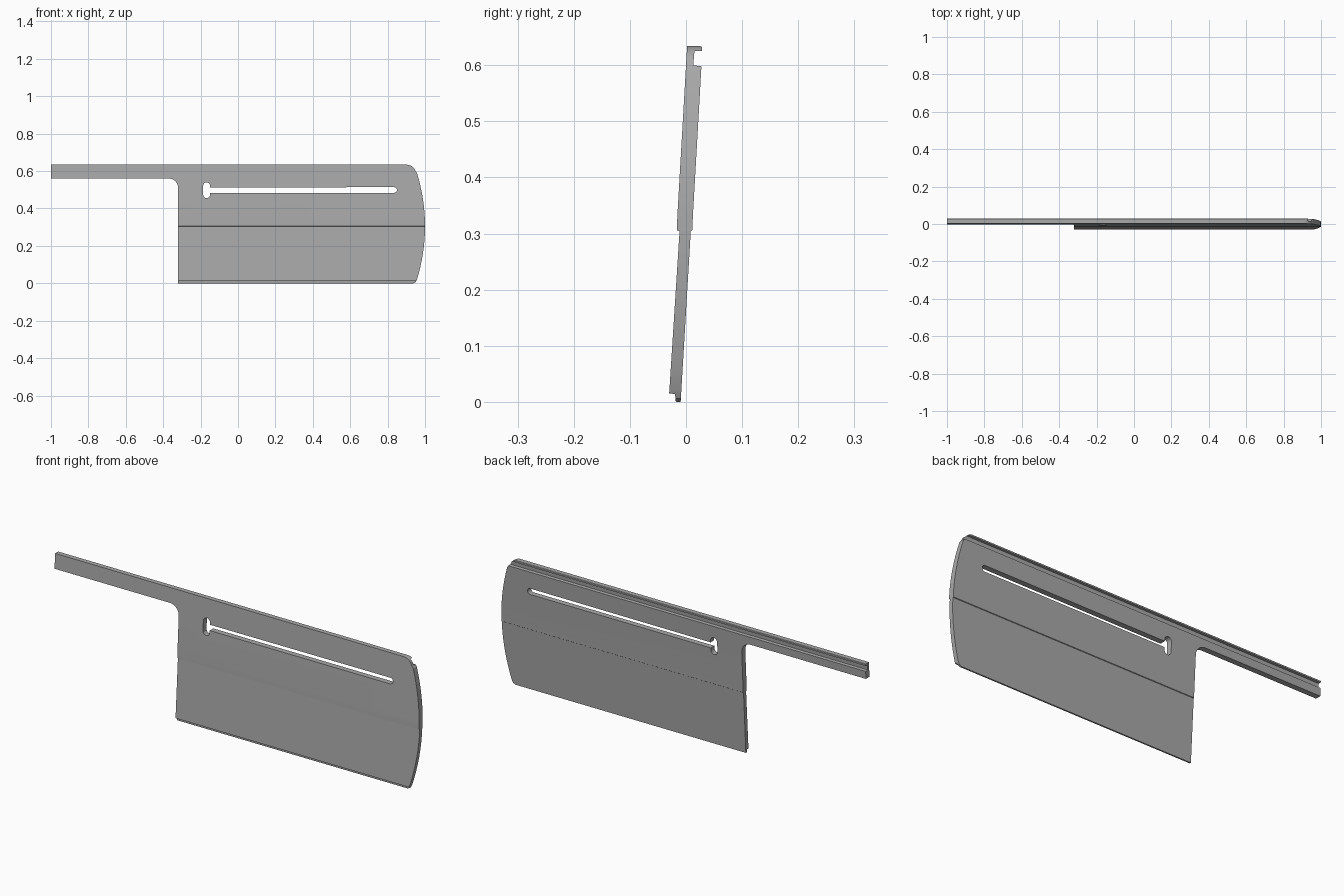
import bpy, bmesh, math
from mathutils import Vector

if "Cube" in bpy.data.objects:
    bpy.data.objects.remove(bpy.data.objects["Cube"])


def prism(name, pts, lift, depth):
    """Extrude a closed 2D profile; lift maps a 2D point to 3D."""
    me = bpy.data.meshes.new(name)
    bm = bmesh.new()
    face = bm.faces.new([bm.verts.new(lift(a, b)) for a, b in pts])
    ext = bmesh.ops.extrude_face_region(bm, geom=[face])
    bmesh.ops.translate(bm, vec=depth,
                        verts=[v for v in ext["geom"] if isinstance(v, bmesh.types.BMVert)])
    bmesh.ops.recalc_face_normals(bm, faces=bm.faces)
    bm.to_mesh(me)
    bm.free()
    ob = bpy.data.objects.new(name, me)
    bpy.context.collection.objects.link(ob)
    return ob


def arc(cx, cz, rx, rz, a0, a1, n=8):
    """Points along an elliptical arc, angles in degrees."""
    out = []
    for i in range(n + 1):
        t = math.radians(a0 + (a1 - a0) * i / n)
        out.append((cx + rx * math.cos(t), cz + rz * math.sin(t)))
    return out


def cut(target, tool, op):
    mod = target.modifiers.new("cut", 'BOOLEAN')
    mod.operation, mod.solver, mod.object = op, 'EXACT', tool
    bpy.context.view_layer.objects.active = target
    bpy.ops.object.modifier_apply(modifier=mod.name)
    bpy.data.objects.remove(tool)


def front(x, z):
    return Vector((x, -0.2, z))


through = Vector((0, 0.4, 0))

# Leaning cross-section with lapped top and bottom edges and a shallow middle step
section = [(0.002, 0.634), (-0.0155, 0.33), (-0.016, 0.306), (-0.0115, 0.304),
           (-0.030, 0.015), (-0.0195, 0.014), (-0.0185, 0.002), (-0.017, 0.0),
           (-0.0095, 0.0), (0.0085, 0.304), (0.0113, 0.306), (0.0122, 0.33),
           (0.0275, 0.598), (0.013, 0.600), (0.015, 0.625), (0.0285, 0.625),
           (0.0285, 0.632), (0.026, 0.634)]
panel = prism("panel", section, lambda y, z: Vector((-1, y, z)), Vector((2.1, 0, 0)))

# Front outline: long arm, inner fillet, bowed right end, rounded corners
bow = []
for i in range(17):
    t = i / 16
    bow.append((0.957 + 0.043 * (1 - (2 * t - 1) ** 2), 0.02 + 0.57 * t))
outline = ([(-1.1, 0.56)] + arc(-0.37, 0.51, 0.05, 0.05, 90, 0)
           + [(-0.32, -0.1), (0.93, -0.1), (0.938, 0.0), (0.95, 0.006)] + bow
           + arc(0.90, 0.59, 0.05, 0.0442, 15, 90) + [(0.90, 0.7), (-1.1, 0.7)])
cut(panel, prism("outline_tool", outline, front, through), 'INTERSECT')

# Long slot with a taller rounded opening at its left end
slot = (arc(-0.168, 0.522, 0.018, 0.018, 0, 180) + arc(-0.168, 0.473, 0.018, 0.018, 180, 360)
        + [(-0.150, 0.484)] + arc(0.835, 0.499, 0.015, 0.015, -90, 90) + [(-0.150, 0.512)])
cut(panel, prism("slot_tool", slot, front, through), 'DIFFERENCE')

# Single grey finish
mat = bpy.data.materials.new("plain grey")
mat.diffuse_color = (0.4, 0.4, 0.4, 1)
mat.use_nodes = True
mat.node_tree.nodes["Principled BSDF"].inputs["Base Color"].default_value = mat.diffuse_color
panel.data.materials.clear()
panel.data.materials.append(mat)
panel.select_set(True)
bpy.ops.object.shade_smooth_by_angle(angle=math.radians(20))
